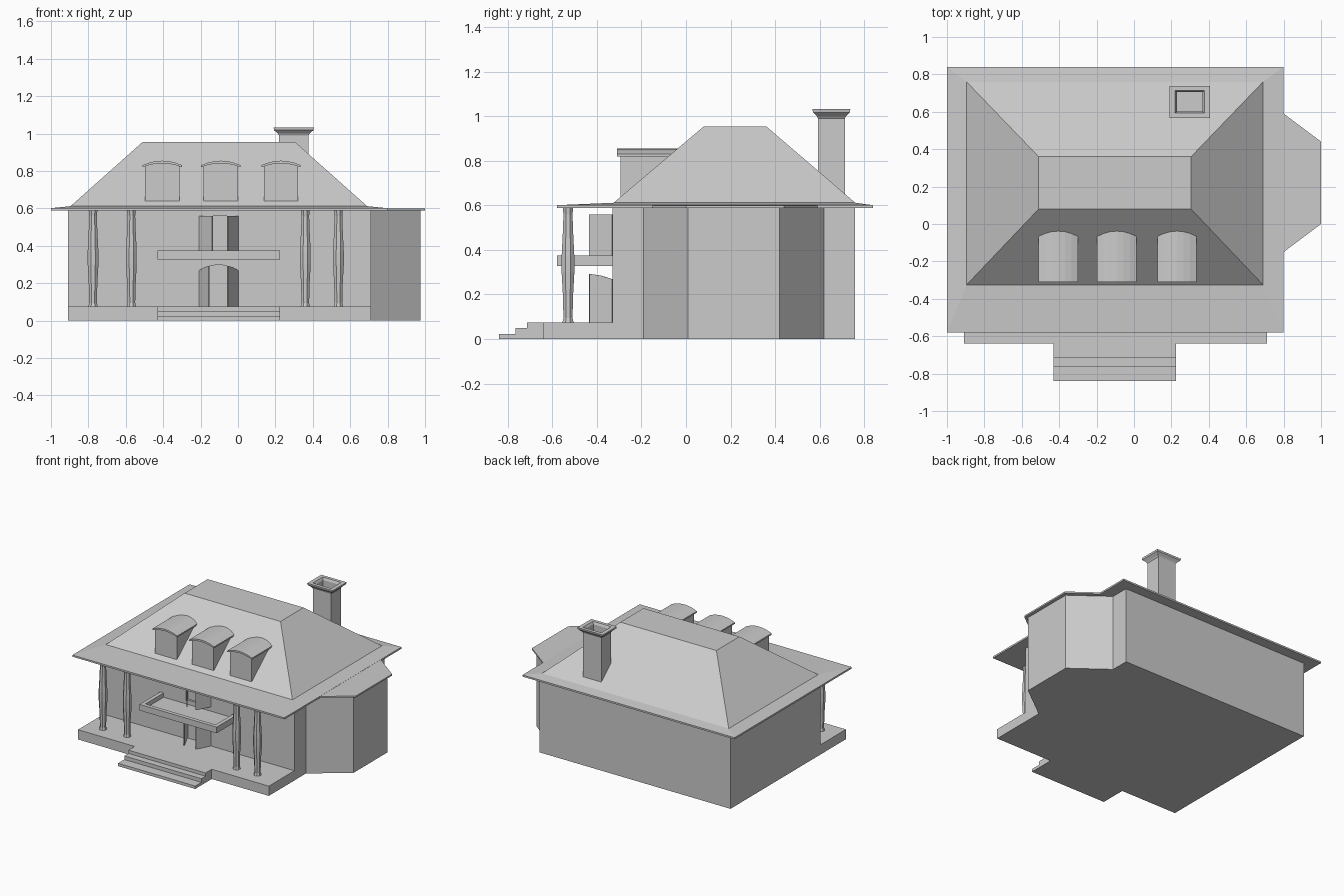
import bpy, bmesh, math
from mathutils import Matrix

if "Cube" in bpy.data.objects:
    bpy.data.objects.remove(bpy.data.objects["Cube"])


def make(name, verts, faces):
    me = bpy.data.meshes.new(name)
    me.from_pydata(verts, [], faces)
    bm = bmesh.new()
    bm.from_mesh(me)
    bmesh.ops.recalc_face_normals(bm, faces=bm.faces)
    bm.to_mesh(me)
    bm.free()
    ob = bpy.data.objects.new(name, me)
    bpy.context.collection.objects.link(ob)
    return ob


def loft(name, rings):
    """Skin a stack of equal-length vertex rings and cap both ends."""
    n, m = len(rings[0]), len(rings)
    faces = [(r * n + i, r * n + (i + 1) % n, (r + 1) * n + (i + 1) % n, (r + 1) * n + i)
             for r in range(m - 1) for i in range(n)]
    faces += [tuple(range(n)), tuple(range((m - 1) * n, m * n))]
    return make(name, [v for ring in rings for v in ring], faces)


def rect(x0, x1, y0, y1, z):
    return [(x0, y0, z), (x1, y0, z), (x1, y1, z), (x0, y1, z)]


def box(name, x0, x1, y0, y1, z0, z1):
    return loft(name, [rect(x0, x1, y0, y1, z0), rect(x0, x1, y0, y1, z1)])


def prism_z(name, pts, z0, z1):
    return loft(name, [[(x, y, z) for x, y in pts] for z in (z0, z1)])


def prism_y(name, pts, y0, y1):
    return loft(name, [[(x, y, z) for x, z in pts] for y in (y0, y1)])


def arch(cx, half, z_edge, z_top, n=6):
    """Shallow arc of points from left to right."""
    return [(cx + half * t, z_top - (z_top - z_edge) * t * t)
            for t in (-1 + 2 * i / n for i in range(n + 1))]


# House walls and side bay
walls = box("house_walls", -0.91, 0.71, -0.33, 0.76, 0, 0.595)
prism_z("side_bay", [(0.70, -0.19), (0.71, -0.19), (0.975, 0.01), (0.975, 0.42),
                     (0.71, 0.62), (0.70, 0.62)], 0, 0.59)
prism_z("side_bay_roof", [(0.69, -0.19), (0.747, -0.19), (1.0, 0.0), (1.0, 0.44),
                          (0.747, 0.63), (0.69, 0.63)], 0.588, 0.6)

# Shallow doorway recesses
door_x, door_half = -0.103, 0.103
lower = [(door_x - door_half, 0.075)] + arch(door_x, door_half, 0.27, 0.298) + [(door_x + door_half, 0.075)]
upper = [(-0.206, 0.375), (-0.206, 0.56), (0, 0.56), (0, 0.375)]
for nm, prof in (("lower_door_cutter", lower), ("upper_door_cutter", upper)):
    cut = prism_y(nm, prof, -0.36, -0.315)
    cut.hide_render = True
    cut.hide_set(True)
    mod = walls.modifiers.new(nm, "BOOLEAN")
    mod.operation = "DIFFERENCE"
    mod.solver = "EXACT"
    mod.object = cut

# Open door leaves, hinged at each side of both doorways
leaves = (("lower", [(0, 0.075), (0.115, 0.075), (0.115, 0.292), (0.06, 0.285), (0, 0.268)], 64),
          ("upper", [(0, 0.375), (0.118, 0.375), (0.118, 0.56), (0, 0.56)], 54))
for nm, prof, ang in leaves:
    for side, hinge, sx in (("left", -0.205, 1), ("right", -0.001, -1)):
        leaf = prism_y(f"{nm}_door_{side}", prof, -0.003, 0.003)
        a = ang if sx > 0 else 62
        leaf.data.transform(Matrix.Rotation(-math.radians(a), 4, "Z"))
        leaf.data.transform(Matrix.Translation((hinge, -0.33, 0)) @ Matrix.Diagonal((sx, 1, 1, 1)))
        if sx < 0:
            leaf.data.flip_normals()

# Porch and steps
box("porch_floor", -0.91, 0.71, -0.64, -0.32, 0, 0.075)
for i, (y, z) in enumerate(((-0.715, 0.075), (-0.765, 0.05), (-0.84, 0.022))):
    box(f"porch_step_{i + 1}", -0.43, 0.225, y, -0.63, 0, z)

# Swelling columns
col = [(0.075, 0.027), (0.095, 0.022), (0.2, 0.025), (0.3, 0.031), (0.37, 0.031),
       (0.48, 0.025), (0.56, 0.022), (0.595, 0.026)]
for i, cx in enumerate((-0.775, -0.57, 0.36, 0.537)):
    loft(f"porch_column_{i + 1}",
         [[(cx + r * math.cos(math.tau * (k + 0.5) / 8), -0.53 + r * math.sin(math.tau * (k + 0.5) / 8), z)
           for k in range(8)] for z, r in col])

# Balcony with raised rim
box("balcony_floor", -0.43, 0.225, -0.58, -0.32, 0.328, 0.342)
prism_z("balcony_rim", [(-0.43, -0.325), (-0.43, -0.58), (0.225, -0.58), (0.225, -0.325),
                        (0.195, -0.325), (0.195, -0.55), (-0.40, -0.55), (-0.40, -0.325)], 0.34, 0.375)

# Hipped roof with wide eaves
loft("main_roof", [rect(-1, 0.8, -0.58, 0.84, 0.588), rect(-1, 0.8, -0.58, 0.84, 0.601),
                   rect(-0.895, 0.69, -0.325, 0.76, 0.612), rect(-0.51, 0.305, 0.08, 0.36, 0.955)])

# Dormers with arched roofs
for i, cx in enumerate((-0.405, -0.092, 0.23)):
    body = [(cx - 0.092, 0.64)] + arch(cx, 0.092, 0.827, 0.842) + [(cx + 0.092, 0.64)]
    prism_y(f"dormer_{i + 1}", body, -0.295, -0.04)
    top = arch(cx, 0.105, 0.831, 0.855) + arch(cx, 0.105, 0.82, 0.841)[::-1]
    prism_y(f"dormer_roof_{i + 1}", top, -0.31, -0.03)

# Chimney with flared, hollow cap
fx, fy = 0.298, 0.653
loft("chimney", [rect(fx - a, fx + a, fy - b, fy + b, z) for a, b, z in
                 ((0.078, 0.06, 0.64), (0.078, 0.06, 0.99), (0.085, 0.065, 1.0), (0.105, 0.083, 1.018),
                  (0.108, 0.085, 1.032), (0.078, 0.06, 1.032), (0.068, 0.052, 1.015), (0.068, 0.052, 0.9))])
